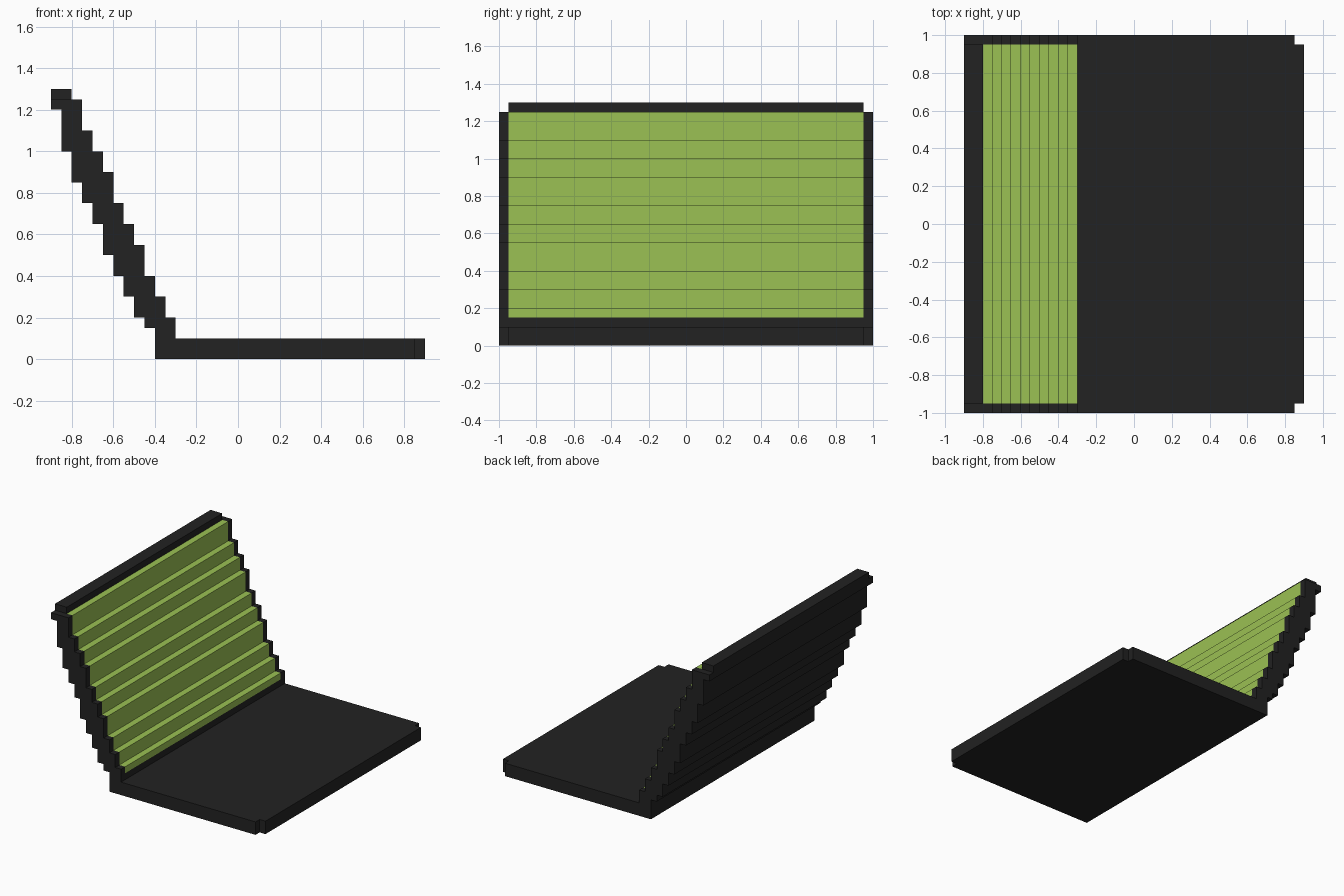
import bpy, bmesh

cube = bpy.data.objects.get("Cube")
if cube:
    bpy.data.objects.remove(cube, do_unlink=True)


def make_material(name, rgb):
    mat = bpy.data.materials.new(name)
    mat.use_nodes = True
    colour = (*rgb, 1.0)
    mat.diffuse_color = colour
    mat.node_tree.nodes["Principled BSDF"].inputs["Base Color"].default_value = colour
    return mat


BLACK = make_material("charcoal black", (0.016, 0.016, 0.016))
GREEN = make_material("screen green", (0.328, 0.533, 0.087))


def extrude_outline(name, points, offset, materials, rule=None):
    """Solid made by pushing a closed 3D outline along an offset vector."""
    bm = bmesh.new()
    face = bm.faces.new([bm.verts.new(p) for p in points])
    result = bmesh.ops.extrude_face_region(bm, geom=[face])
    verts = [v for v in result["geom"] if isinstance(v, bmesh.types.BMVert)]
    bmesh.ops.translate(bm, verts=verts, vec=offset)
    bmesh.ops.recalc_face_normals(bm, faces=bm.faces)
    bm.normal_update()
    if rule:
        for f in bm.faces:
            f.material_index = rule(f)
    mesh = bpy.data.meshes.new(name)
    bm.to_mesh(mesh)
    bm.free()
    for m in materials:
        mesh.materials.append(m)
    obj = bpy.data.objects.new(name, mesh)
    bpy.context.collection.objects.link(obj)
    return obj


# Stair heights: each front step moves back 0.05, each rear step likewise
FRONT_Z = [0.1, 0.15, 0.2, 0.3, 0.4, 0.55, 0.65, 0.75, 0.9, 1.0, 1.1, 1.25]
BACK_Z = [0.1, 0.15, 0.2, 0.3, 0.4, 0.5, 0.65, 0.75, 0.85, 1.0, 1.2]


def lid_profile(top):
    """Side outline of the leaning stepped lid as (x, z) points."""
    pts = [(-0.3, 0.1), (-0.3, 0.15)]          # lower lip, split for the screen edge
    x = -0.3
    for z in FRONT_Z[2:]:
        pts += [(x, z), (x - 0.05, z)]
        x -= 0.05
    if top > FRONT_Z[-1]:
        pts.append((-0.8, top))
    pts.append((-0.9, top))
    x = -0.9
    for z in reversed(BACK_Z[1:]):
        pts += [(x, z), (x + 0.05, z)]
        x += 0.05
    pts.append((-0.4, 0.1))
    return pts


def screen_rule(f):
    """Green on the stepped front between the lower lip and the top bar."""
    c, n = f.calc_center_median(), f.normal
    return int(0.15 < c.z < 1.2501 and (n.x > 0.5 or n.z > 0.5))


# Flat base slab with notched front corners
base = [(-0.4, -1), (0.85, -1), (0.85, -0.95), (0.9, -0.95),
        (0.9, 0.95), (0.85, 0.95), (0.85, 1), (-0.4, 1)]
extrude_outline("base_slab", [(x, y, 0) for x, y in base], (0, 0, 0.1), [BLACK])

# Stepped lid with the screen on its front
extrude_outline("lid_with_screen", [(x, -0.95, z) for x, z in lid_profile(1.3)],
                (0, 1.9, 0), [BLACK, GREEN], screen_rule)

# Thin side frames of the lid
for name, y in (("lid_side_frame_front", -1.0), ("lid_side_frame_back", 0.95)):
    extrude_outline(name, [(x, y, z) for x, z in lid_profile(1.25)],
                    (0, 0.05, 0), [BLACK])
